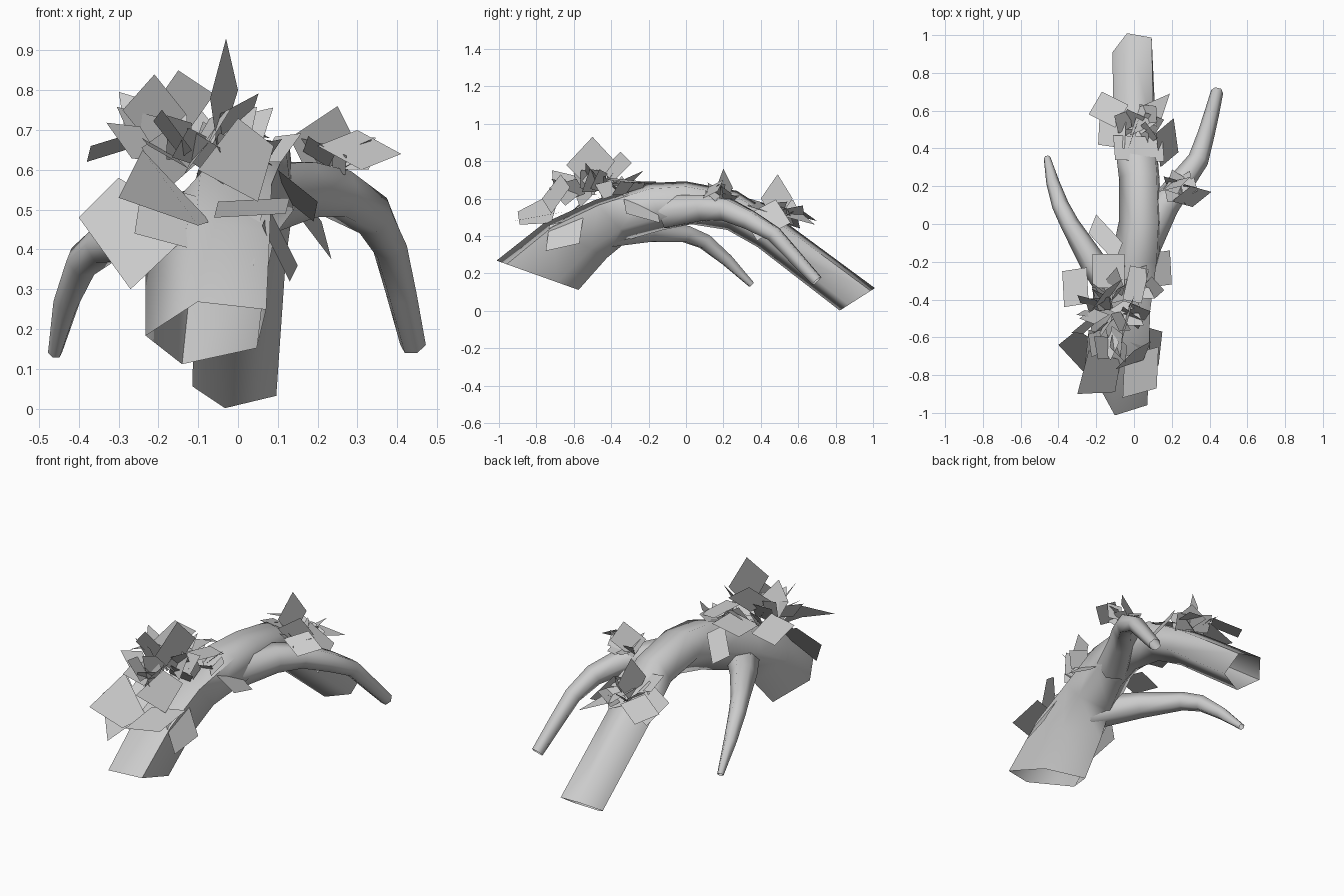
import bpy, bmesh, math, random
from mathutils import Vector

cube = bpy.data.objects.get("Cube")
if cube:
    bpy.data.objects.remove(cube)
random.seed(4)

grey = bpy.data.materials.new("plain grey")
grey.use_nodes = True
grey.diffuse_color = (0.6, 0.6, 0.6, 1)
grey.node_tree.nodes["Principled BSDF"].inputs["Base Color"].default_value = grey.diffuse_color


def finish(bm, name, smooth):
    mesh = bpy.data.meshes.new(name)
    bm.to_mesh(mesh)
    bm.free()
    mesh.materials.append(grey)
    obj = bpy.data.objects.new(name, mesh)
    bpy.context.collection.objects.link(obj)
    if smooth:
        bpy.ops.object.select_all(action='DESELECT')
        obj.select_set(True)
        bpy.context.view_layer.objects.active = obj
        bpy.ops.object.shade_smooth_by_angle(angle=math.radians(75))


def skin(name, rings):
    """Open tube through a list of rings of points."""
    bm = bmesh.new()
    loops = [[bm.verts.new(p) for p in ring] for ring in rings]
    count = len(loops[0])
    for a, b in zip(loops, loops[1:]):
        for i in range(count):
            j = (i + 1) % count
            bm.faces.new((a[i], a[j], b[j], b[i]))
    bmesh.ops.recalc_face_normals(bm, faces=bm.faces)
    finish(bm, name, True)


def trunk_ring(x, rx, top, bottom, skew):
    """Five-sided ring spanning a top and a bottom point, its bottom skewed sideways."""
    top, bottom = Vector((x, *top)), Vector((x - skew, *bottom))
    up = (top - bottom) / 1.81
    centre = bottom + up
    side = Vector((rx * 1.05, 0, 0))
    angles = [math.tau * i / 5 - .2 for i in range(5)]
    return [centre + side * math.sin(a) - up * math.cos(a) for a in angles]


def branch(name, path, sides=6):
    points = [Vector(p[:3]) for p in path]
    rings = []
    for i, p in enumerate(points):
        along = points[min(i + 1, len(points) - 1)] - points[max(i - 1, 0)]
        side = along.cross(Vector((0, 0, 1))).normalized()
        up = side.cross(along).normalized()
        angles = [math.tau * k / sides for k in range(sides)]
        rings.append([p + (side * math.cos(a) + up * math.sin(a)) * path[i][3] for a in angles])
    skin(name, rings)


# Arched trunk: x centre, half width, top (y, z), bottom (y, z), skew
skin("trunk", [trunk_ring(*ring) for ring in [
    (-.04, .15, (-.99, .26), (-.57, .11), .07),
    (-.04, .16, (-.74, .46), (-.42, .28), .05),
    (-.03, .15, (-.48, .58), (-.3, .38), .02),
    (.02, .13, (-.2, .67), (-.12, .43), 0),
    (.04, .115, (0, .68), (.03, .46), 0),
    (.035, .11, (.27, .63), (.22, .43), 0),
    (.015, .115, (.52, .47), (.38, .34), 0),
    (.01, .11, (1, .115), (.82, 0), .02),
]])

# Side branches: x, y, z, radius
branch("left_branch", [
    (.05, -.1, .53, .1), (.16, .1, .55, .08), (.25, .22, .54, .067),
    (.34, .34, .485, .056), (.38, .47, .41, .046), (.41, .58, .29, .04),
    (.44, .7, .16, .033)])
branch("right_branch", [
    (-.06, -.42, .42, .09), (-.22, -.2, .43, .07), (-.34, 0, .41, .05),
    (-.39, .1, .37, .045), (-.43, .22, .27, .035), (-.46, .35, .14, .018)])


# Large leaves: flat cards of four corners; with only three, the fourth completes them
def leaves(name, cards):
    bm = bmesh.new()
    for card in cards:
        points = [Vector(p) for p in card]
        if len(points) == 3:
            points.append(points[0] + points[2] - points[1])
        bm.faces.new([bm.verts.new(p) for p in points])
    finish(bm, name, False)


leaves("front_leaves", [
    ((-.06, -.92, .48), (.12, -.87, .49), (.13, -.65, .53)),
    ((-.1, -.89, .46), (-.3, -.9, .53), (-.24, -.67, .65), (-.07, -.72, .47)),
    ((-.4, -.64, .48), (-.27, -.78, .3), (-.1, -.69, .46), (-.3, -.56, .58)),
    ((.13, -.75, .32), (.15, -.57, .36), (.08, -.55, .5)),
    ((-.1, -.77, .6), (0, -.67, .73), (.09, -.62, .66), (.05, -.72, .52)),
    ((-.07, -.64, .78), (-.03, -.5, .93), (0, -.38, .8), (-.05, -.5, .64)),
    ((-.22, -.45, .75), (-.15, -.35, .85), (-.06, -.29, .79)),
    ((-.29, -.5, .75), (-.21, -.53, .84), (-.13, -.48, .74)),
    ((-.26, -.75, .44), (.04, -.84, .36), (.06, -.65, .49)),
])
leaves("middle_leaves", [
    ((.05, -.34, .64), (.2, -.32, .52), (.19, -.14, .47)),
    ((-.38, -.25, .62), (-.25, -.23, .66), (-.24, -.42, .7)),
    ((-.2, .05, .58), (-.06, -.1, .66), (-.1, -.2, .68)),
    ((-.22, -.16, .66), (-.05, -.16, .69), (-.05, -.34, .69)),
    ((-.02, -.22, .69), (.08, -.24, .68), (.04, -.42, .7)),
])
leaves("rear_leaves", [
    ((-.18, .61, .44), (-.19, .42, .5), (-.05, .4, .58)),
    ((-.1, .34, .6), (.16, .33, .56), (.15, .46, .52)),
    ((-.17, .7, .48), (-.03, .63, .53), (-.1, .51, .56)),
    ((.03, .62, .52), (.19, .69, .46), (.14, .54, .5)),
    ((.14, .3, .5), (.235, .38, .375), (.21, .56, .47)),
    ((-.03, .4, .6), (0, .49, .73), (.03, .57, .6)),
])
leaves("branch_leaves", [
    ((.13, .17, .68), (.25, .2, .76), (.3, .25, .66)),
    ((.3, .2, .7), (.41, .17, .64), (.31, .09, .6)),
])


# Small pointed leaves fanning out of each tuft
def tuft(name, root, count, spread, size):
    bm = bmesh.new()
    for i in range(count):
        a = math.tau * i * .382 + random.uniform(-.3, .3)
        out = Vector((math.cos(a), math.sin(a), random.uniform(.1, 1)))
        centre = Vector(root) + Vector([o * s * random.uniform(.3, .9) for o, s in zip(out, spread)])
        out.normalize()
        across = out.cross(Vector([random.uniform(-1, 1) for axis in range(3)])).normalized()
        half = across * size * random.uniform(.3, .6)
        corners = (centre - out * size * .5, centre + half, centre + out * size * .6, centre - half)
        bm.faces.new([bm.verts.new(p) for p in corners])
    finish(bm, name, False)


tuft("front_tuft", (-.12, -.47, .62), 24, (.18, .22, .13), .16)
tuft("middle_tuft", (.02, -.32, .63), 7, (.1, .12, .06), .12)
tuft("rear_tuft", (.02, .52, .49), 9, (.1, .1, .1), .13)
tuft("left_branch_tuft", (.24, .2, .6), 8, (.08, .06, .06), .11)
